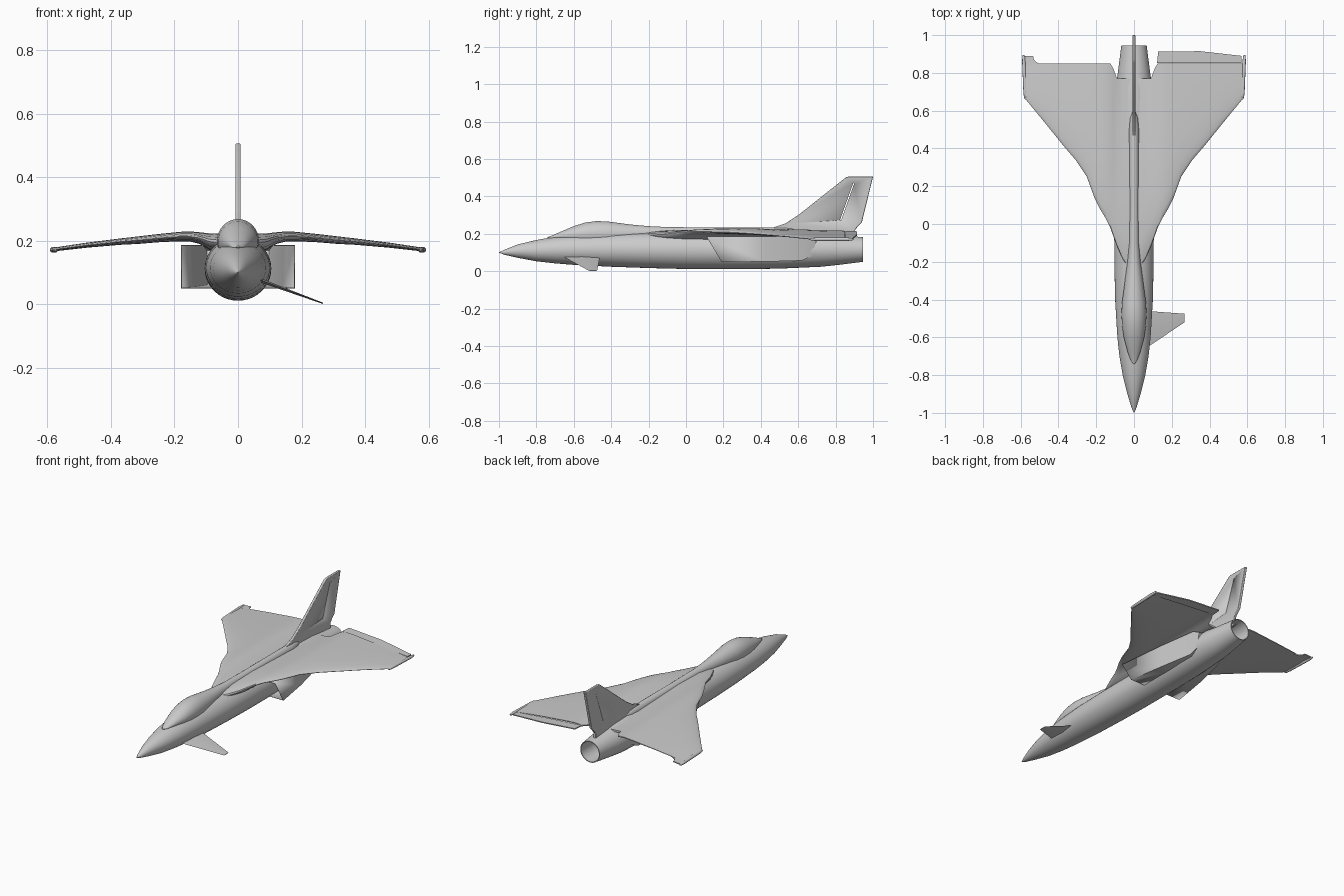
import bpy, bmesh, math
from mathutils import Vector


def make(name, bm, angle=35, mirror=False):
    """Turn a bmesh into a smooth-by-angle object."""
    bmesh.ops.recalc_face_normals(bm, faces=bm.faces)
    me = bpy.data.meshes.new(name)
    bm.to_mesh(me)
    bm.free()
    for p in me.polygons:
        p.use_smooth = True
    me.set_sharp_from_angle(angle=math.radians(angle))
    ob = bpy.data.objects.new(name, me)
    bpy.context.collection.objects.link(ob)
    if mirror:
        ob.modifiers.new("Mirror", 'MIRROR')
    return ob


def loft(name, rings, cap_start=True, cap_end=True, **kw):
    """Skin a list of equal-length closed rings."""
    bm = bmesh.new()
    rows = [[bm.verts.new(p) for p in r] for r in rings]
    n = len(rows[0])
    for a, b in zip(rows, rows[1:]):
        for i in range(n):
            j = (i + 1) % n
            bm.faces.new((a[i], a[j], b[j], b[i]))
    if cap_start:
        bm.faces.new(rows[0])
    if cap_end:
        bm.faces.new(rows[-1])
    return make(name, bm, **kw)


def oval(y, hw, lo, hi, n=40):
    zc, hh = (lo + hi) / 2, (hi - lo) / 2
    return [(hw * math.cos(2 * math.pi * i / n), y, zc + hh * math.sin(2 * math.pi * i / n))
            for i in range(n)]


def plate(name, pts, offset, bevel=0.0, **kw):
    """Slab: outline points pushed to both sides by the offset vector."""
    off = Vector(offset)
    rings = [[Vector(p) - off for p in pts], [Vector(p) + off for p in pts]]
    ob = loft(name, rings, **kw)
    if bevel:
        m = ob.modifiers.new("Bevel", 'BEVEL')
        m.width, m.segments = bevel, 2
    return ob


# Fuselage with hollow exhaust: y, half width, bottom z, top z
body = [(-1, .001, .099, .101), (-.97, .014, .088, .115), (-.9, .035, .072, .143),
        (-.8, .06, .053, .167), (-.7, .077, .042, .184), (-.6, .088, .034, .195),
        (-.4, .1, .024, .206), (-.2, .104, .017, .21), (0, .105, .012, .212),
        (.3, .105, .011, .212), (.5, .104, .014, .212), (.72, .096, .024, .205),
        (.79, .087, .031, .196), (.945, .067, .05, .182),
        (.945, .062, .055, .177), (.82, .062, .055, .175), (.7, .055, .06, .17)]
loft("fuselage", [oval(*s) for s in body])

# Canopy running into the dorsal spine
spine = [(-.74, .004, .178, .183), (-.72, .018, .17, .189), (-.68, .033, .168, .207),
         (-.6, .054, .145, .241), (-.54, .063, .135, .26), (-.48, .066, .13, .268),
         (-.42, .064, .13, .266), (-.3, .048, .15, .25), (-.2, .035, .16, .241),
         (-.1, .028, .165, .236), (.1, .027, .165, .234), (.5, .027, .165, .234),
         (.56, .021, .17, .231), (.59, .01, .18, .225), (.6, .002, .19, .21)]
loft("canopy_and_spine", [oval(*s, n=32) for s in spine])

# Wing: x, leading edge y, trailing edge y, z, half thickness
stations = [(0, -.28, .77, .19, .03), (.06, -.19, .77, .193, .03), (.09, -.12, .77, .197, .026),
            (.108, -.07, .82, .204, .021), (.125, -.02, .85, .209, .018),
            (.15, .03, .85, .213, .016), (.18, .08, .85, .213, .015), (.21, .14, .85, .211, .014),
            (.25, .25, .85, .208, .013), (.31, .34, .85, .202, .012), (.37, .41, .85, .197, .01),
            (.475, .54, .85, .186, .008), (.582, .67, .85, .172, .006)]
foil = [(0, 0), (.01, .3), (.05, .6), (.15, .9), (.35, 1), (.7, .65), (1, .2),
        (1, -.2), (.7, -.65), (.35, -1), (.15, -.9), (.05, -.6), (.01, -.3)]
loft("wings", [[(x, a + (b - a) * t, z + ht * h) for t, h in foil]
               for x, a, b, z, ht in stations], cap_start=False, mirror=True)


def wing_z(x):
    return .172 + (.213 - .172) * (.582 - abs(x)) / .432 if abs(x) > .15 else .211


# Flap on the right wing, short tab at the left wing tip
flap = [(.122, .853), (.128, .912), (.35, .915), (.57, .89), (.57, .853), (.35, .853)]
plate("right_flap", [(x, y, wing_z(x)) for x, y in flap], (0, 0, .003))
tab = [(-.49, .845), (-.515, .855), (-.53, .87), (-.533, .888), (-.578, .89), (-.578, .845)]
plate("left_tip_tab", [(x, y, wing_z(x)) for x, y in tab], (0, 0, .003))

# Wing tip rails
rail = [(.66, .003), (.672, .007), (.7, .009), (.86, .009), (.885, .007), (.895, .004)]
loft("wing_tip_rails", [[(x + .58 + (y - .78) * .04, y, z) for x, _, z in
                         oval(y, r, .171 - r, .171 + r, n=16)] for y, r in rail], mirror=True)

# Side air intakes, open at the slanted front and tapering aft
intake = [[(.07, .11, .187), (.18, .11, .187), (.18, .19, .05), (.07, .19, .05)],
          [(.07, .42, .187), (.147, .42, .187), (.143, .42, .051), (.06, .42, .051)],
          [(.06, .66, .187), (.112, .66, .187), (.1, .62, .057), (.05, .6, .057)],
          [(.05, .7, .17), (.1, .7, .17), (.092, .67, .08), (.05, .66, .08)]]
duct = loft("air_intakes", intake, cap_start=False, mirror=True)
solid = duct.modifiers.new("Solidify", 'SOLIDIFY')
solid.thickness = .004

# Tail fin with rudder slot
fin_outline = [(.44, .215), (.47, .235), (.53, .255), (.6, .3), (.855, .502), (.87, .506),
               (1, .506), (.94, .26), (.915, .235), (.9, .215), (.9, .166), (.66, .166)]
fin = plate("tail_fin", [(0, y, z) for y, z in fin_outline], (.008, 0, 0), bevel=.003)
slot = plate("rudder_slot_cutter", [(0, .824, .275), (0, .829, .272), (0, .899, .468), (0, .894, .471)],
             (.03, 0, 0))
slot.hide_render = True
slot.hide_viewport = True
cut = fin.modifiers.new("Rudder slot", 'BOOLEAN')
cut.object, cut.operation, cut.solver = slot, 'DIFFERENCE', 'EXACT'

# Single small forward fin on the right, thin toward the tip
root = [(.06, -.66, .08), (.06, -.56, .086), (.06, -.46, .08), (.06, -.56, .072)]
tip = [(.268, -.52, .003), (.268, -.5, .0045), (.268, -.475, .003), (.268, -.5, .0005)]
loft("forward_fin", [root, tip])
